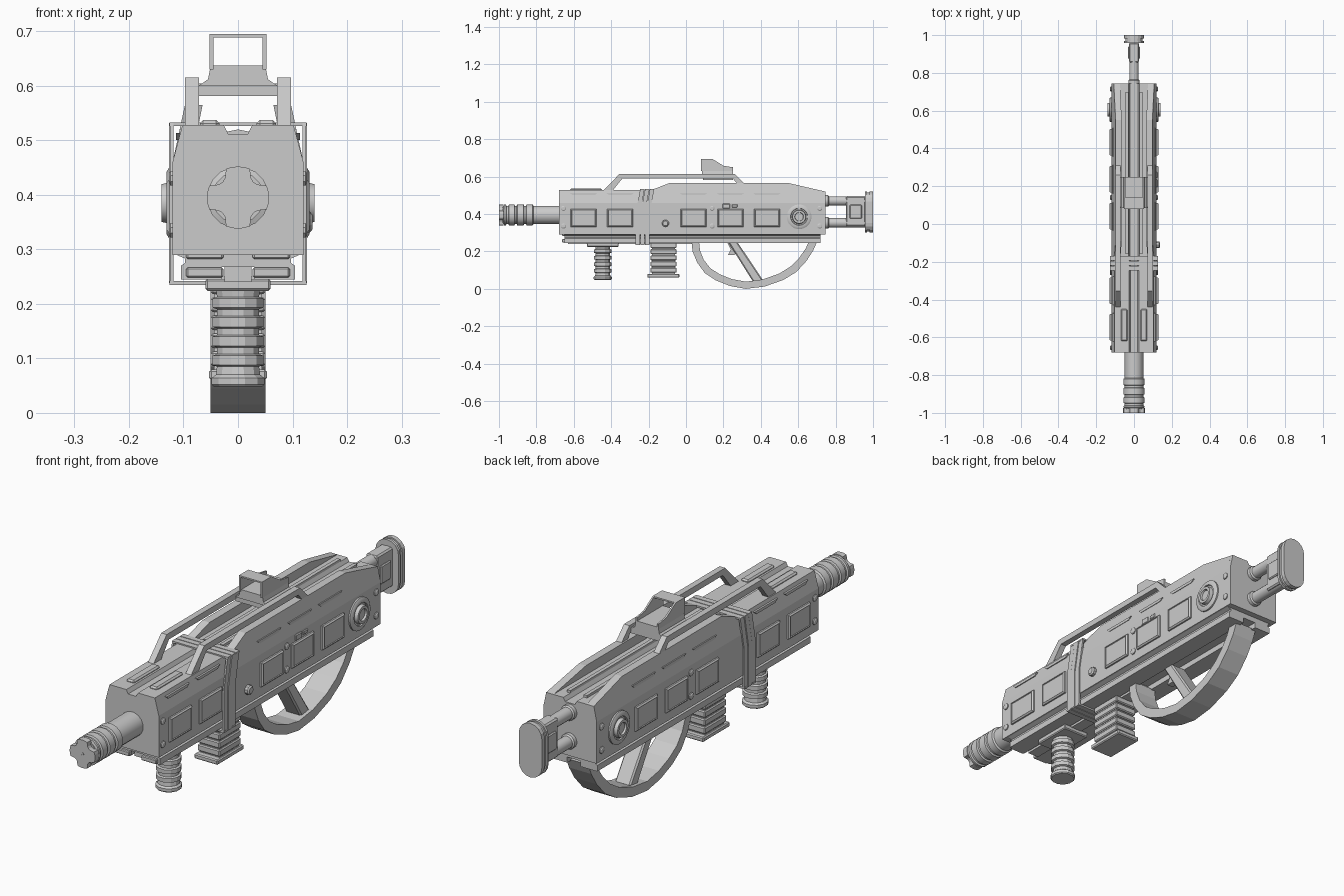
import bpy, bmesh
from math import sin, cos, pi

if "Cube" in bpy.data.objects:
    bpy.data.objects.remove(bpy.data.objects["Cube"])


def finish(name, bm, mirror=False, bevel=0, smooth=False):
    bmesh.ops.recalc_face_normals(bm, faces=bm.faces)
    me = bpy.data.meshes.new(name)
    bm.to_mesh(me)
    bm.free()
    ob = bpy.data.objects.new(name, me)
    bpy.context.collection.objects.link(ob)
    if bevel:
        m = ob.modifiers.new("bevel", 'BEVEL')
        m.width, m.segments = bevel, 1
    if mirror:
        m = ob.modifiers.new("mirror", 'MIRROR')
        m.use_mirror_merge = False
    if smooth:
        bpy.context.view_layer.objects.active = ob
        ob.select_set(True)
        bpy.ops.object.shade_smooth_by_angle(angle=0.6)
        ob.select_set(False)
    return ob


def prism(name, pts, axis, a, b, **kw):
    """Extrude a profile: axis 'x' takes (y, z) points, axis 'y' takes (x, z)."""
    bm = bmesh.new()
    put = (lambda p, t: (t, p[0], p[1])) if axis == 'x' else (lambda p, t: (p[0], t, p[1]))
    va = [bm.verts.new(put(p, a)) for p in pts]
    vb = [bm.verts.new(put(p, b)) for p in pts]
    bm.faces.new(va)
    bm.faces.new(vb[::-1])
    for i in range(len(pts)):
        j = (i + 1) % len(pts)
        bm.faces.new((va[i], va[j], vb[j], vb[i]))
    return finish(name, bm, **kw)


def box(name, x0, x1, y0, y1, z0, z1, **kw):
    return prism(name, [(y0, z0), (y1, z0), (y1, z1), (y0, z1)], 'x', x0, x1, **kw)


def lathe(name, prof, axis, c, n=16, **kw):
    """Revolve (position, radius) pairs about an axis through c."""
    bm = bmesh.new()
    rings = []
    for t, r in prof:
        ring = []
        for i in range(n):
            u, v = r * cos(2 * pi * (i + .5) / n), r * sin(2 * pi * (i + .5) / n)
            ring.append(bm.verts.new({'x': (t, c[0] + u, c[1] + v),
                                      'y': (c[0] + u, t, c[1] + v),
                                      'z': (c[0] + u, c[1] + v, t)}[axis]))
        rings.append(ring)
    for p, q in zip(rings, rings[1:]):
        for i in range(n):
            bm.faces.new((p[i], p[(i + 1) % n], q[(i + 1) % n], q[i]))
    bm.faces.new(rings[0])
    bm.faces.new(rings[-1])
    return finish(name, bm, **kw)


def sym(half):
    return half + [(-x, z) for x, z in reversed(half)]


# Receiver: front section with top groove, rear section with a wider channel
prism("front_body", sym([(.12, .29), (.12, .46), (.102, .528), (.026, .528), (.018, .512)]), 'y', -.68, -.19)
prism("rear_body", sym([(.12, .29), (.12, .46), (.107, .52), (.03, .52), (.022, .505)]), 'y', -.20, .745)

# Raised rear cheeks whose outer face follows the body taper
cheek = prism("rear_cheek", [(-.2, .5), (-.18, .53), (-.09, .565), (.55, .565), (.745, .52), (.745, .5)],
              'x', .066, .12, mirror=True)
for v in cheek.data.vertices:
    if v.co.x > .1:
        v.co.x = .12 - (v.co.z - .46) * .216
    else:
        v.co.x += (.52 - v.co.z) * .2 + .008
box("channel_rib", .03, .045, -.16, .70, .515, .53, mirror=True)

# Lower rail with stepped sides and underside channel
prism("lower_rail", sym([(.03, .268), (.03, .245), (.105, .245), (.105, .27), (.097, .275),
                         (.097, .283), (.113, .29), (.113, .31)][::-1]), 'y', -.65, .72)
for z0, z1 in ((.282, .307), (.248, .267)):
    box("rail_front_pad", .027, .095, -.662, -.64, z0, z1, bevel=.003, mirror=True)
box("rail_spine", -.025, .025, -.63, .05, .24, .275)

# Clamp band: three slanted strips wrapping the receiver
for k in range(3):
    o = k * .026
    side = [(-.27, .238), (-.27, .40), (-.245, .532), (-.222, .532), (-.247, .40), (-.247, .238)]
    prism("band_side", [(y + o, z) for y, z in side], 'x', .118 + .001 * (k == 1), .125 + .002 * (k == 1), mirror=True)
    box("band_top", -.126, .126, -.245 + o, -.222 + o, .526, .533)
    box("band_bottom", -.126, .126, -.27 + o, -.247 + o, .235, .242)

# Side panels and the narrow vents above them
for yc in (-.5475, -.3525, .04, .2375, .4325):
    bm = bmesh.new()
    bmesh.ops.create_cube(bm, size=1)
    for v in bm.verts:
        v.co = (.119 + v.co.x * .014, yc + v.co.y * .14, .379 + v.co.z * .098)
    face = [max(bm.faces, key=lambda f: f.calc_center_median().x)]
    bmesh.ops.inset_region(bm, faces=face, thickness=.008, depth=.005)
    bmesh.ops.inset_region(bm, faces=face, thickness=.003, depth=-.003)
    finish("side_panel", bm, mirror=True)
    prism("side_vent", [(yc - .075, .513), (yc - .06, .501), (yc + .06, .501), (yc + .075, .513)],
          'x', .095, .1135, mirror=True)

# Bolts, pivot disc, selector and ejection detail
for y in (-.655, .14, .715):
    for z in (.43, .335):
        lathe("bolt", [(.11, .014), (.124, .014), (.127, .009)], 'x', (y, z), 8, mirror=True)
lathe("pivot_disc", [(.11, .066), (.126, .066), (.131, .058), (.131, .046), (.126, .044), (.126, .038),
                     (.14, .035), (.14, .024), (.132, .022)], 'x', (.605, .385), 24, mirror=True, smooth=True)
lathe("selector_knob", [(.11, .019), (.132, .019), (.137, .013)], 'x', (-.11, .35), 10)
box("catch_frame", .11, .125, .195, .235, .43, .455, bevel=.003)
box("catch_tab", .11, .124, .245, .275, .435, .452, bevel=.003)

# Front top pads
box("top_pad", .034, .07, -.62, -.45, .52, .537, bevel=.006, mirror=True)

# Barrel with ribbed shroud and notched muzzle
prof = [(-.66, .05), (-.815, .05), (-.82, .057)]
for y in (-.86, -.91, -.955):
    prof += [(y + .008, .057), (y + .005, .05), (y - .005, .05), (y - .008, .057)]
prof += [(-.972, .057), (-.975, .048), (-.98, .048)]
lathe("barrel", prof, 'y', (0, .395), 16, smooth=True)
crown = []
for i in range(32):
    a = 2 * pi * i / 32
    r = .04 if i % 8 == 4 else .043 if i % 8 in (3, 5) else .057
    crown.append((r * cos(a), .395 + r * sin(a)))
prism("muzzle_crown", crown, 'y', -1, -.975)
lathe("muzzle_bore", [(-.99, .007), (-1.001, .007), (-1.001, .004), (-.995, .004)], 'y', (0, .395), 10)

# Forward grip with rings and mounting plate
box("grip_plate", -.06, .06, -.53, -.36, .224, .246, bevel=.004)
prof = [(.048, .046), (.052, .05), (.064, .05), (.07, .042)]
for z in (.085, .12, .155, .19):
    prof += [(z, .04), (z + .003, .048), (z + .02, .048), (z + .023, .04)]
lathe("front_grip", prof + [(.23, .042)], 'z', (0, -.445), 12)

# Magazine: stacked ribs and a base plate
for k in range(5):
    z = .08 + k * .033
    box("magazine_rib", -.05, .05, -.19, -.05, z + .006, z + .033, bevel=.004)
box("magazine_core", -.044, .044, -.182, -.058, .075, .25)
box("magazine_base", -.053, .053, -.207, -.035, .06, .08, bevel=.004)

# Loop guard, inner grip strut and trigger
outer = [(.03, .25), (.035, .2), (.06, .14), (.1, .085), (.16, .045), (.235, .015), (.32, 0), (.42, .012),
         (.52, .047), (.59, .09), (.645, .15), (.68, .205), (.70, .25)]
inner = [(.655, .25), (.64, .215), (.605, .165), (.56, .12), (.50, .082), (.41, .05), (.32, .038), (.245, .052),
         (.18, .078), (.13, .11), (.095, .155), (.075, .205), (.07, .25)]
prism("loop_guard", outer + inner, 'x', -.05, .05)
prism("grip_strut", [(.225, .25), (.275, .25), (.412, .045), (.36, .035)], 'x', -.035, .035, bevel=.006)
prism("trigger", [(.22, .25), (.24, .21), (.225, .182), (.26, .182), (.29, .215), (.27, .25)], 'x', -.014, .014)

# Carry handle bars
prism("handle_bar", [(-.445, .522), (-.355, .615), (.26, .615), (.315, .56), (.275, .56), (.25, .59),
                     (-.34, .59), (-.395, .522)], 'x', .072, .097, mirror=True)

# Sight: bridge, flared base and open hood with sloping side walls
box("sight_bridge", -.074, .074, .09, .25, .581, .604)
prism("sight_base", sym([(.072, .6), (.055, .612), (.05, .637)]), 'y', .085, .25)
prism("sight_wall", [(.08, .63), (.08, .695), (.14, .695), (.2, .658), (.25, .65), (.25, .63)],
      'x', .045, .052, mirror=True)
box("sight_roof", -.052, .052, .08, .14, .689, .695)

# Stock: two rods, link block and layered butt plate
for z in (.47, .353):
    lathe("stock_rod", [(.73, .031), (.76, .031), (.765, .025), (.96, .025)], 'y', (0, z), 16, smooth=True)
box("stock_link", -.026, .026, .855, .96, .335, .495, bevel=.006)
box("stock_link_face", -.032, .032, .875, .94, .375, .45, bevel=.004)


def stadium(r, h):
    return [(r * cos(a), .41 + (h if i < 9 else -h) + r * sin(a))
            for i, a in ((i, pi * (i if i < 9 else i - 1) / 8) for i in range(18))]


for y0, y1, r in ((.957, .968, .052), (.966, .984, .046), (.982, 1, .052)):
    prism("butt_plate", stadium(r, .058), 'y', y0, y1)
